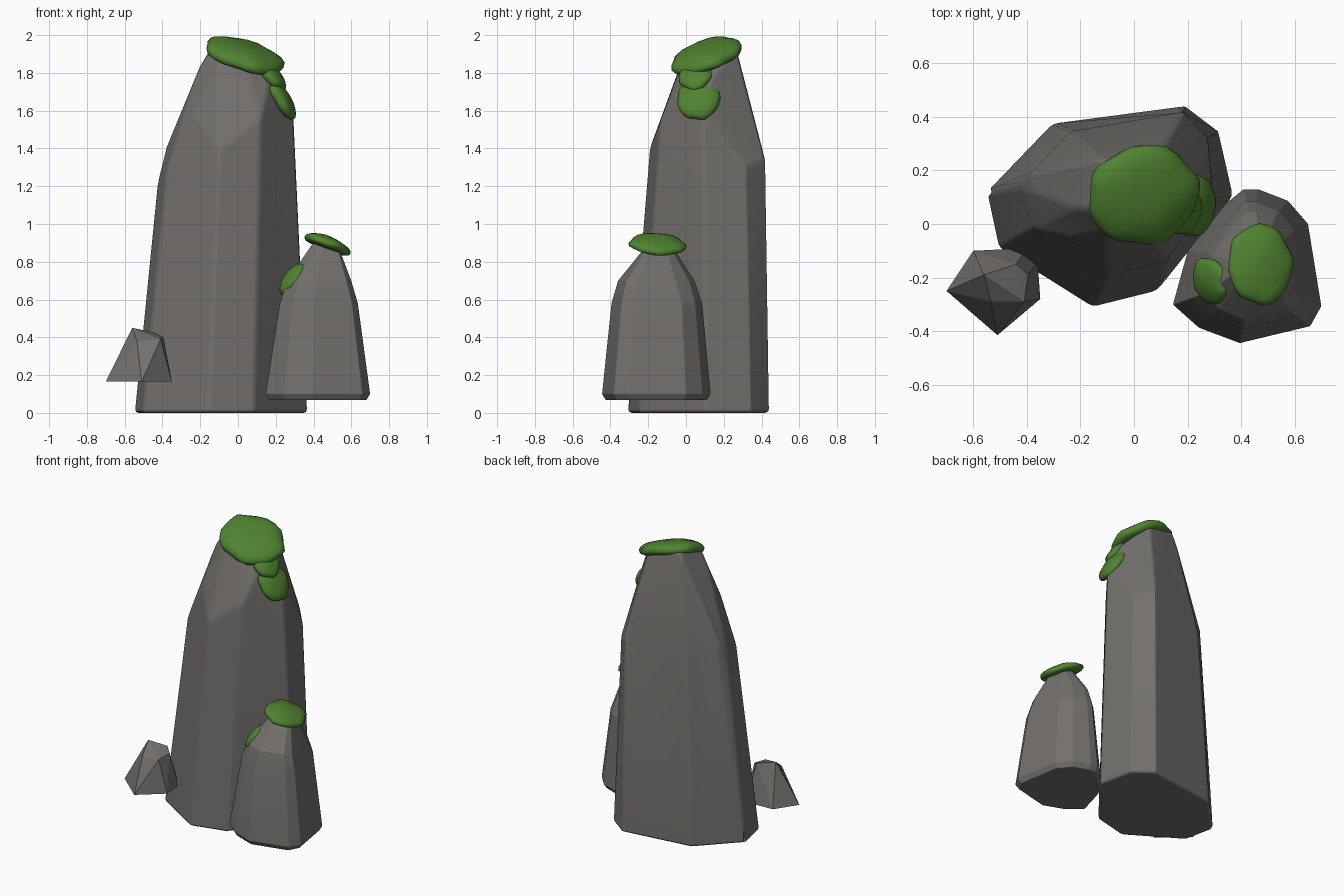
import bpy, bmesh, math, random
from mathutils import Vector

if "Cube" in bpy.data.objects:
    bpy.data.objects.remove(bpy.data.objects["Cube"])


def material(name, color):
    m = bpy.data.materials.new(name)
    m.diffuse_color = color
    m.use_nodes = True
    m.node_tree.nodes["Principled BSDF"].inputs["Base Color"].default_value = m.diffuse_color
    return m


stone = material("stone", (0.17, 0.16, 0.15, 1))
green = material("moss_green", (0.08, 0.23, 0.03, 1))


def finish(name, bm, mat):
    bmesh.ops.recalc_face_normals(bm, faces=bm.faces)
    me = bpy.data.meshes.new(name)
    bm.to_mesh(me)
    bm.free()
    me.materials.append(mat)
    ob = bpy.data.objects.new(name, me)
    bpy.context.collection.objects.link(ob)
    return ob


def rock(name, points, bevel=0.0):
    """Faceted boulder: convex hull of a few corners, edges softened."""
    bm = bmesh.new()
    for p in points:
        bm.verts.new(p)
    bmesh.ops.convex_hull(bm, input=bm.verts)
    loose = [v for v in bm.verts if not v.link_faces]
    bmesh.ops.delete(bm, geom=loose, context='VERTS')
    bmesh.ops.dissolve_limit(bm, angle_limit=math.radians(7), verts=bm.verts, edges=bm.edges)
    ob = finish(name, bm, stone)
    if bevel:
        b = ob.modifiers.new("soft_edges", 'BEVEL')
        b.width, b.segments = bevel, 2
        b.limit_method, b.angle_limit = 'ANGLE', math.radians(12)
        for p in ob.data.polygons:
            p.use_smooth = True
        b.harden_normals = True
    return ob


def moss(name, center, normal, size, seed, droop=0.0):
    """Lumpy flattened pad lying on a slope."""
    rng = random.Random(seed)
    bm = bmesh.new()
    bmesh.ops.create_icosphere(bm, subdivisions=3, radius=1)
    n = Vector(normal).normalized()
    side = Vector((0, 1, 0)).cross(n).normalized()
    up = n.cross(side)
    ph = [rng.uniform(0, 6.28) for _ in range(3)]
    for v in bm.verts:
        x, y, z = v.co
        a = math.atan2(y, x)
        w = 1 + 0.03 * math.sin(5 * a + ph[0]) + 0.025 * math.sin(8 * a + ph[1])
        r2 = x * x + y * y
        z = math.copysign(abs(z) ** 0.8, z) - droop * r2
        z += 0.08 * math.sin(4 * x + ph[2]) * math.sin(4 * y + ph[0])
        v.co = Vector(center) + side * x * w * size[0] + up * y * w * size[1] + n * z * size[2]
    for f in bm.faces:
        f.smooth = True
    return finish(name, bm, green)


# Tall stone: base ring, shoulder corners, slanted top
base = [(-.55, .12), (-.505, -.09), (-.155, -.31), (.085, -.25),
        (.37, .105), (.315, .345), (.19, .44), (-.305, .375)]
tall = [(x, y, 0) for x, y in base]
tall += [(-.43, .14, 1.2), (-.38, -.02, 1.28), (-.10, -.195, 1.39), (.12, -.135, 1.55),
         (.295, .09, 1.58), (.275, .32, 1.30), (.18, .42, 1.35), (-.24, .345, 1.22),
         (-.375, .12, 1.42), (-.385, .19, 1.36), (-.24, -.05, 1.57)]
tall += [(-.21, .06, 1.82), (-.15, .05, 1.92), (-.12, .24, 1.96), (.10, .27, 1.92),
         (.22, .14, 1.79), (.17, .00, 1.78), (.05, -.04, 1.80), (-.10, -.02, 1.87)]
rock("tall_stone", tall, 0.02)

# Medium stone: stacked rings (z, x range, y range) over one footprint outline
foot = [(-1, -.50), (-.65, -.80), (-.1, -1), (.85, -.78), (1, -.52),
        (.82, .55), (.55, .85), (.15, 1), (-.05, 1), (-.3, .8), (-.8, .2)]
levels = [(.067, .165, .68, -.425, .11), (.10, .145, .70, -.445, .13),
          (.58, .22, .635, -.395, .085), (.70, .26, .60, -.36, .045),
          (.86, .375, .54, -.23, -.06), (.905, .40, .48, -.19, -.10)]
medium = []
for z, x0, x1, y0, y1 in levels:
    for u, v in foot:
        medium.append(((x0 + x1) / 2 + u * (x1 - x0) / 2, (y0 + y1) / 2 + v * (y1 - y0) / 2, z))
rock("medium_stone", medium, 0.015)

# Small angular stone
rock("small_stone", [(-.70, -.25, .165), (-.51, -.415, .165), (-.35, -.28, .165), (-.36, -.14, .165),
                     (-.40, -.09, .165), (-.60, -.10, .165), (-.60, -.20, .37), (-.56, -.19, .45),
                     (-.535, -.29, .38), (-.41, -.29, .39), (-.395, -.19, .40), (-.44, -.15, .425)])

# Moss pads
moss("tall_top_moss", (.038, .105, 1.90), (.30, -.32, 1), (.215, .195, .055), 1, .25)
moss("tall_side_moss", (.235, .065, 1.665), (.85, -.12, .50), (.125, .115, .04), 2, .2)
moss("tall_moss_bridge", (.18, .05, 1.785), (.7, -.2, .6), (.10, .09, .04), 3)
moss("medium_top_moss", (.475, -.15, .90), (.38, .08, 1), (.128, .152, .035), 4, .3)
moss("medium_side_moss", (.28, -.215, .715), (-.75, -.25, .55), (.10, .09, .03), 5, .3)
